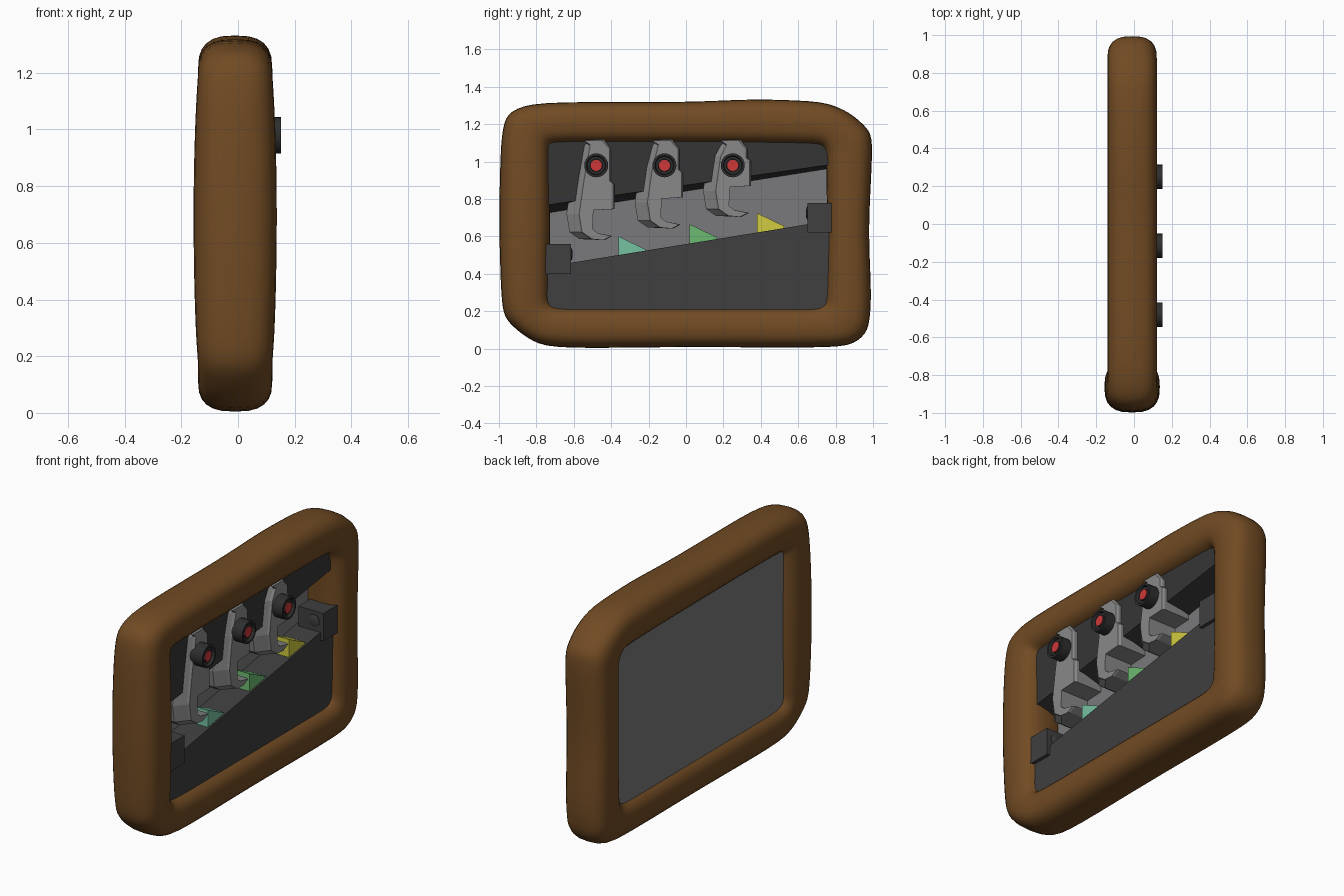
import bpy, bmesh, math
from mathutils import Vector

if "Cube" in bpy.data.objects:
    bpy.data.objects.remove(bpy.data.objects["Cube"])


def mat(name, r, g, b):
    m = bpy.data.materials.new(name)
    m.diffuse_color = (r, g, b, 1)
    m.use_nodes = True
    m.node_tree.nodes["Principled BSDF"].inputs["Base Color"].default_value = m.diffuse_color
    return m


BROWN = mat("brown", .165, .07, .017)
DARK = mat("dark_grey", .05, .05, .051)
CHARCOAL = mat("charcoal", .036, .036, .037)
GREY = mat("panel_grey", .195, .195, .2)
LIGHT = mat("claw_grey", .25, .25, .25)
BLACK = mat("housing_black", .028, .028, .028)
RED = mat("red", .62, .04, .04)
TEAL = mat("teal", .18, .54, .36)
GREEN = mat("green", .15, .50, .165)
YELLOW = mat("yellow", .64, .60, .05)


def loft(name, rings, material, closed=False, smooth=None):
    """Skin a list of equal-length vertex rings; cap the ends or close the loop."""
    bm = bmesh.new()
    vs = [[bm.verts.new(p) for p in ring] for ring in rings]
    n = len(rings[0])
    for i in range(len(rings) if closed else len(rings) - 1):
        a, b = vs[i], vs[(i + 1) % len(vs)]
        for j in range(n):
            k = (j + 1) % n
            bm.faces.new((a[j], a[k], b[k], b[j]))
    if not closed:
        bm.faces.new(vs[0])
        bm.faces.new(vs[-1])
    bmesh.ops.recalc_face_normals(bm, faces=bm.faces)
    me = bpy.data.meshes.new(name)
    bm.to_mesh(me)
    bm.free()
    me.materials.append(material)
    ob = bpy.data.objects.new(name, me)
    bpy.context.collection.objects.link(ob)
    if smooth:
        bpy.ops.object.select_all(action='DESELECT')
        bpy.context.view_layer.objects.active = ob
        ob.select_set(True)
        bpy.ops.object.shade_smooth_by_angle(angle=math.radians(smooth))
    return ob


def prism(name, pts, x0, x1, material):
    """Extrude a side (y, z) profile along x."""
    return loft(name, [[(x, y, z) for y, z in pts] for x in (x0, x1)], material)


def rect(y0, z0, y1, z1):
    return [(y0, z0), (y1, z0), (y1, z1), (y0, z1)]


def circle(x, y, z, r, n=24):
    return [(x, y + r * math.cos(math.tau * i / n), z + r * math.sin(math.tau * i / n))
            for i in range(n)]


# Frame: lumpy tube between paired outer and inner outlines (y, z, y, z)
PAIRS = [
    (-.99, 1.12, -.73, 1.02), (-.96, 1.26, -.73, 1.085), (-.81, 1.32, -.70, 1.10),
    (0, 1.317, 0, 1.10), (.37, 1.335, .37, 1.095), (.74, 1.322, .70, 1.09),
    (.88, 1.26, .735, 1.075), (.985, 1.165, .745, 1.04), (.998, 1.07, .75, 1.0),
    (.975, .64, .755, .66), (.992, .265, .745, .32), (.975, .09, .74, .245),
    (.88, .012, .70, .22), (.6, .005, .55, .22), (0, .01, 0, .22),
    (-.74, 0, -.66, .22), (-.87, .07, -.715, .23), (-.975, .165, -.73, .26),
    (-.99, .32, -.73, .32), (-1.0, .69, -.725, .69)]
path = []
for i, p in enumerate(PAIRS):
    q = Vector(PAIRS[(i + 1) % len(PAIRS)])
    path += [Vector(p).lerp(q, t / 5) for t in range(5)]
for _ in range(4):
    path = [(path[i - 1] + path[i] * 2 + path[(i + 1) % len(path)]) / 4
            for i in range(len(path))]
rings = []
for p in path:
    o, c = Vector(p[:2]), Vector(p[2:])
    mid, half = (o + c) / 2, (o - c) / 2
    post = max(0, -p[0] - .75) / .25
    h = .131 + .016 * post * max(0, 1 - ((p[1] - .7) / .6) ** 2)
    ring = []
    for j in range(24):
        a = math.tau * j / 24
        u, v = [math.copysign(abs(t) ** (2 / 2.7), t) for t in (math.cos(a), math.sin(a))]
        q = mid + half * u
        ring.append((-.01 + h * v, q.x, q.y))
    rings.append(ring)
loft("frame", rings, BROWN, closed=True, smooth=60)

# Back panel, lower ramp and upper beam with its chamfered underside
prism("back_panel", rect(-.76, .19, .78, 1.13), -.10, -.09, GREY)
prism("lower_ramp", [(-.76, .19), (.78, .19), (.78, .685), (.65, .665), (-.61, .46), (-.76, .43)],
      -.092, .07, DARK)
loft("upper_beam", [[(x, -.76, 1.13), (x, .78, 1.13), (x, .78, .965 + d), (x, -.76, .722 + d * 2.2)]
                    for x, d in ((-.092, 0), (.06, .02))], CHARCOAL)

# End blocks with a small round stop on their inner sides
for name, y0, z0, y1, z1, s in (("left_block", -.76, .40, -.615, .56, 1),
                                ("right_block", .65, .62, .78, .78, -1)):
    prism(name, rect(y0, z0, y1, z1), -.07, .09, DARK)
    ye = y1 if s > 0 else y0
    stop = [[(.03 + r * math.cos(math.tau * i / 16), ye + s * d,
              (z0 + z1) / 2 + .025 + r * math.sin(math.tau * i / 16)) for i in range(16)]
            for r, d in ((.036, -.01), (.034, .003), (.02, .008))]
    loft(name + "_stop", stop, DARK, smooth=60)

# Claws: C-shaped profile with a slanted spine; lower part rises along the ramp
CLAW = [(-.58, 1.09), (-.543, 1.115), (-.44, 1.12), (-.40, 1.067), (-.40, .896),
        (-.382, .88), (-.382, .746), (-.495, .74), (-.50, .64), (-.473, .618),
        (-.393, .602), (-.436, .58), (-.57, .586), (-.623, .623), (-.639, .72), (-.612, .906)]
for n in range(3):
    dy = .365 * n
    rings = []
    for x, shift, inset in ((-.095, 0, 0), (.03, 0, 0), (.078, .06, 0), (.09, .068, .008)):
        ring = []
        for y, z in CLAW:
            yy = y + (shift if y < -.56 else -inset if y > -.45 else 0)
            zz = z + (.062 * n if z < .92 else 0)
            ring.append((x, yy + dy, min(zz, 1.12 - inset)))
        rings.append(ring)
    loft(f"claw_{n + 1}", rings, LIGHT)

    # Round lamp housing with a recessed face and red lens
    y = -.48 + dy
    loft(f"lamp_housing_{n + 1}",
         [circle(x, y, .98, r) for r, x in ((.064, .07), (.064, .152), (.052, .152),
                                            (.047, .138), (.034, .138), (.032, .144))],
         BLACK, smooth=30)
    loft(f"lamp_lens_{n + 1}", [circle(x, y, .98, .03) for x in (.14, .148)], RED, smooth=30)

# Coloured wedges sitting on the ramp
for name, y, z, m in (("teal_wedge", -.36, .50, TEAL), ("green_wedge", .02, .565, GREEN),
                      ("yellow_wedge", .38, .625, YELLOW)):
    prism(name, [(y, z - .01), (y + .145, z + .015), (y + .145, z + .03), (y, z + .1)],
          -.04, .06, m)
